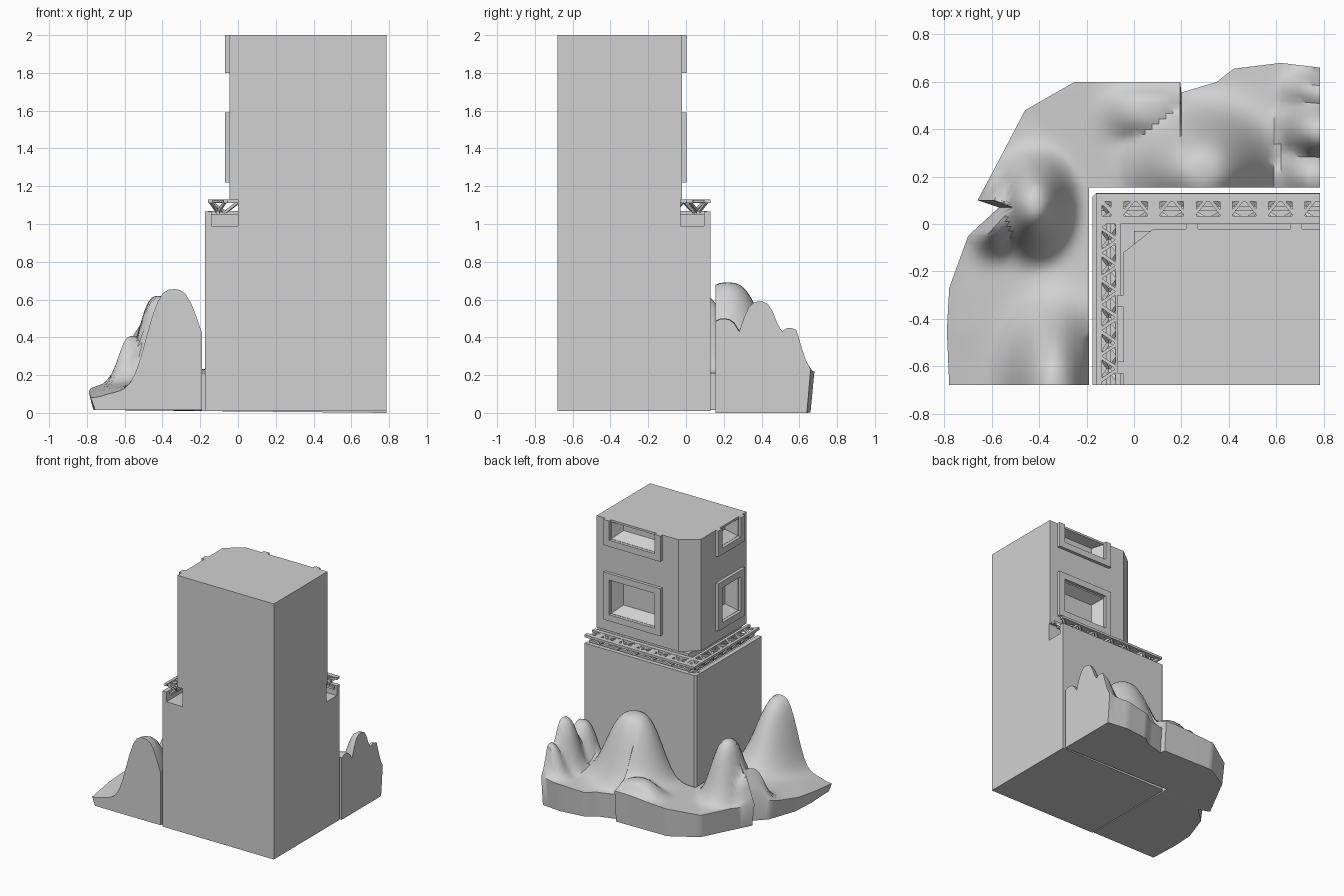
import bpy, bmesh, math
from mathutils import Vector

cube = bpy.data.objects.get("Cube")
if cube:
    bpy.data.objects.remove(cube)

stone = bpy.data.materials.new("plain_grey")
stone.use_nodes = True
grey = (0.64, 0.64, 0.64, 1)
stone.diffuse_color = grey
stone.node_tree.nodes["Principled BSDF"].inputs["Base Color"].default_value = grey


def finish(name, bm, smooth=None):
    bmesh.ops.recalc_face_normals(bm, faces=bm.faces)
    mesh = bpy.data.meshes.new(name)
    bm.to_mesh(mesh)
    bm.free()
    mesh.materials.append(stone)
    ob = bpy.data.objects.new(name, mesh)
    bpy.context.scene.collection.objects.link(ob)
    if smooth:
        bpy.ops.object.select_all(action="DESELECT")
        ob.select_set(True)
        bpy.context.view_layer.objects.active = ob
        bpy.ops.object.shade_smooth_by_angle(angle=math.radians(smooth))
    return ob


def loft(bm, rings):
    """Skin closed rings and cap both ends."""
    rows = [[bm.verts.new(p) for p in ring] for ring in rings]
    n = len(rows[0])
    for a, b in zip(rows, rows[1:]):
        for i in range(n):
            j = (i + 1) % n
            bm.faces.new((a[i], a[j], b[j], b[i]))
    bm.faces.new(rows[0])
    bm.faces.new(rows[-1])


def prism(name, outline, z0, z1):
    bm = bmesh.new()
    loft(bm, [[(x, y, z) for x, y in outline] for z in (z0, z1)])
    return finish(name, bm)


def bar(bm, p, q, w, h=None):
    """Rectangular bar from p to q."""
    p, q = Vector(p), Vector(q)
    d = (q - p).normalized()
    side = d.cross(Vector((0, 0, 1))).normalized() * w / 2
    up = side.cross(d).normalized() * (h or w) / 2
    loft(bm, [[c + side + up, c - side + up, c - side - up, c + side - up] for c in (p, q)])


# Limits shared by the tower parts
RIGHT, FRONT = 0.785, -0.68
WALL_X, WALL_Y = -0.175, 0.13

# Tower base, the low parapet around the channel, and the recessed neck
prism("tower_base", [(RIGHT, FRONT), (RIGHT, WALL_Y), (WALL_X + 0.015, WALL_Y),
                     (WALL_X, WALL_Y - 0.015), (WALL_X, FRONT)], 0.01, 0.99)
prism("parapet", [(WALL_X, FRONT), (WALL_X, WALL_Y - 0.015), (WALL_X + 0.015, WALL_Y),
                  (RIGHT, WALL_Y), (RIGHT, 0.095), (-0.14, 0.095), (-0.14, FRONT)], 0.99, 1.065)
prism("tower_neck", [(RIGHT, FRONT), (RIGHT, -0.03), (0, -0.03), (0, FRONT)], 0.99, 1.13)

# Upper tower with a chamfered corner
BODY_X, BODY_Y = -0.045, -0.022
body = prism("upper_tower", [(RIGHT, FRONT), (RIGHT, BODY_Y), (0.08, BODY_Y),
                             (BODY_X, -0.12), (BODY_X, FRONT)], 1.13, 2.0)


def back_wall(u, out, z):
    return (u, BODY_Y + out, z)


def side_wall(u, out, z):
    return (BODY_X - out, u, z)


def window(name, place, u0, u1, z0, z1, open_top=False):
    """Raised frame around a sunken, tapered opening."""
    f, out = 0.05, 0.024
    bm = bmesh.new()

    def block(a, b, c, d):
        loft(bm, [[place(u, o, z) for u, z in ((a, c), (b, c), (b, d), (a, d))]
                  for o in (-0.01, out)])
    block(u0, u0 + f, z0, z1)
    block(u1 - f, u1, z0, z1)
    block(u0 + f, u1 - f, z0, z0 + f)
    if not open_top:
        block(u0 + f, u1 - f, z1 - f, z1)
    finish(name + "_frame", bm)

    top = z1 - 0.012 if open_top else z1 - f
    bm = bmesh.new()
    rings = []
    for o, s in ((0.02, -0.01), (-0.08, 0.05)):
        a, b, c = u0 + f + s, u1 - f - s, z0 + f + s
        d = top - max(s, 0) * (0.4 if open_top else 1)
        rings.append([place(u, o, z) for u, z in ((a, c), (b, c), (b, d), (a, d))])
    loft(bm, rings)
    cutter = finish(name + "_cutter", bm)
    cutter.hide_render = True
    mod = body.modifiers.new(name, "BOOLEAN")
    mod.operation, mod.object, mod.solver = "DIFFERENCE", cutter, "EXACT"
    bpy.context.view_layer.objects.active = body
    bpy.ops.object.modifier_apply(modifier=mod.name)
    bpy.data.objects.remove(cutter)


# Two windows on each detailed wall
for label, place, u0, u1 in (("back", back_wall, 0.22, 0.71), ("side", side_wall, -0.63, -0.30)):
    window(label + "_lower_window", place, u0, u1, 1.22, 1.59)
    window(label + "_upper_window", place, u0, u1, 1.8, 2.0, True)


def truss(name, place, start, end, bays, chord, plates=False):
    """Triangular lattice girder: two top chords, one lower chord, diagonals."""
    bm = bmesh.new()
    top, low, w = 1.12, 1.06, 0.014
    for v in (0, 1):
        bar(bm, place(start, v, top), place(end, v, top), chord, 0.018)
    bar(bm, place(start, 0.5, low), place(end, 0.5, low), 0.018)
    first = start + w
    step = (end - w - first) / bays
    for i in range(bays):
        a = first + i * step
        mid, b = a + step / 2, a + step
        for v in (0, 1):
            for u in (a, b):
                bar(bm, place(u, v, top), place(mid, 0.5, low), w)
        bar(bm, place(a, 0, top), place(mid, 1, top), w)
        bar(bm, place(mid, 1, top), place(b, 0, top), w)
        if plates:
            bar(bm, place(mid, 0.15, top), place(mid, 0.9, top), step * 0.35, 0.012)
    finish(name, bm)


truss("side_truss", lambda u, v, z: (-0.147 + 0.08 * v, u, z), FRONT, 0.11, 7, 0.022)
truss("back_truss", lambda u, v, z: (u, 0.112 - 0.095 * v, z), -0.16, RIGHT, 6, 0.034, True)

# Rock skirt: outer outline (x, y, rim height) and peaks (x, y, height, reach x, reach y)
outline = [(0.785, 0.66, 0.22), (0.62, 0.68, 0.22), (0.42, 0.655, 0.2), (0.35, 0.6, 0.2),
           (0.2, 0.555, 0.2), (0.195, 0.6, 0.25), (-0.25, 0.6, 0.23), (-0.46, 0.48, 0.19),
           (-0.57, 0.27, 0.19), (-0.66, 0.1, 0.16), (-0.57, 0.07, 0.17), (-0.7, -0.05, 0.16),
           (-0.78, -0.27, 0.13), (-0.79, -0.45, 0.11), (-0.78, -0.68, 0.08)]
peaks = [(0.78, 0.39, 0.59, 0.13, 0.13), (0.8, 0.55, 0.45, 0.13, 0.1),
         (0.76, 0.2, 0.5, 0.13, 0.13), (0.29, 0.22, 0.69, 0.24, 0.22),
         (0.06, 0.48, 0.33, 0.16, 0.12), (-0.42, 0.08, 0.62, 0.13, 0.17),
         (-0.58, 0.04, 0.41, 0.11, 0.14), (-0.34, -0.7, 0.655, 0.165, 0.3)]


def rock_height(x, y, base):
    """Round-topped hills standing on the base level."""
    def hill(px, py, h, rx, ry):
        d = math.hypot((x - px) / rx, (y - py) / ry)
        return base + (h - base) * math.exp(-d ** 3)
    return max(hill(*peak) for peak in peaks)


def rock_ring(p, columns=20):
    outer = Vector((p.x, p.y))
    inner = Vector((max(p.x, -0.19), min(p.y, 0.155)))
    floor = 0.01 * (RIGHT - p.x)
    ring = [(inner.x, inner.y, floor)]
    for i in range(columns + 1):
        t = i / columns
        q = inner.lerp(outer, t)
        height = rock_height(q.x, q.y, 0.21 * (1 - t) + p.z * t)
        # peaks fade towards the rim so the foot stays low
        fade = max(0, (t - 0.85) / 0.15)
        ring.append((q.x, q.y, height + (p.z - height) * fade * 0.8))
    foot = inner.lerp(outer, 0.96)
    return ring + [(foot.x, foot.y, floor)]


rings = []
points = [Vector(p) for p in outline]
for a, b in zip(points, points[1:]):
    steps = max(1, round((b - a).length / 0.03))
    rings += [rock_ring(a.lerp(b, i / steps)) for i in range(steps)]
rings.append(rock_ring(points[-1]))
bm = bmesh.new()
loft(bm, rings)
finish("rock_skirt", bm, 40)
